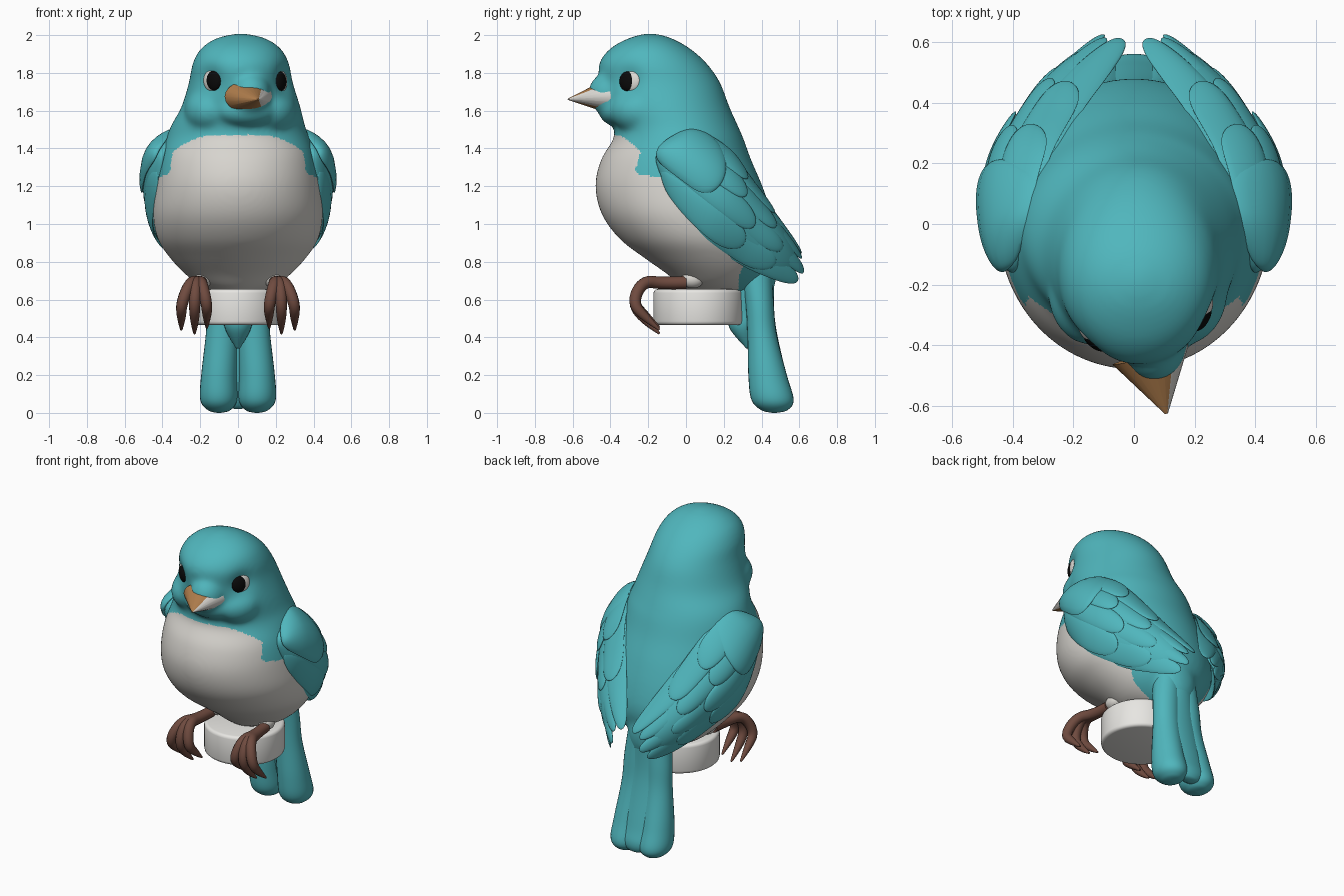
import bpy, bmesh, math
from mathutils import Vector, Matrix
from mathutils.bvhtree import BVHTree

if "Cube" in bpy.data.objects:
    bpy.data.objects.remove(bpy.data.objects["Cube"])


def material(name, *rgb):
    m = bpy.data.materials.new(name)
    m.use_nodes = True
    m.diffuse_color = (*rgb, 1)
    m.node_tree.nodes["Principled BSDF"].inputs["Base Color"].default_value = (*rgb, 1)
    return m


TEAL = material("teal plumage", .08, .47, .51)
CREAM = material("pale belly", .68, .66, .62)
STONE = material("white perch", .8, .79, .76)
BROWN = material("brown feet", .16, .07, .05)
ORANGE = material("orange beak", .42, .2, .07)
PALE = material("pale beak side", .72, .7, .66)
BLACK = material("black pupil", .003, .003, .003)


def finish(bm, name, *mats, angle=60):
    bmesh.ops.recalc_face_normals(bm, faces=bm.faces)
    me = bpy.data.meshes.new(name)
    bm.to_mesh(me)
    bm.free()
    ob = bpy.data.objects.new(name, me)
    bpy.context.collection.objects.link(ob)
    for m in mats:
        me.materials.append(m)
    smooth(ob, angle)
    return ob


def smooth(ob, angle=60):
    bpy.ops.object.select_all(action="DESELECT")
    ob.select_set(True)
    bpy.context.view_layer.objects.active = ob
    bpy.ops.object.shade_smooth_by_angle(angle=math.radians(angle))


def spline(pts, u):
    """Smooth curve through the points, u from 0 to 1."""
    n = len(pts) - 1
    i = min(int(u * n), n - 1)
    f = u * n - i
    a, b, c, d = (Vector(pts[max(0, min(n, i + k))]) for k in (-1, 0, 1, 2))
    return b + (c - a) * (f / 2) + (a * 2 - b * 5 + c * 4 - d) * (f * f / 2) \
        + (b * 3 - a - c * 3 + d) * (f ** 3 / 2)


def skin(bm, rings):
    """Bridge rings of points into a closed shell."""
    loops = [[bm.verts.new(p) for p in r] for r in rings]
    n = len(loops[0])
    for a, b in zip(loops, loops[1:]):
        for j in range(n):
            bm.faces.new((a[j], a[(j + 1) % n], b[(j + 1) % n], b[j]))
    bm.faces.new(loops[0])
    bm.faces.new(loops[-1])


def circle(n):
    return [(math.cos(k * math.tau / n), math.sin(k * math.tau / n)) for k in range(n)]


def loft(bm, rows, steps, sides=48):
    """Stack of ellipses given as x, y, z, x radius, y radius."""
    rings = []
    for i in range(steps + 1):
        x, y, z, rx, ry = spline(rows, i / steps)
        rings.append([(x + rx * c, y + ry * s, z) for c, s in circle(sides)])
    skin(bm, rings)


def ball(bm, centre, size, turn=Matrix()):
    bmesh.ops.create_uvsphere(bm, u_segments=32, v_segments=20, radius=1,
                              matrix=Matrix.Translation(centre) @ turn @ Matrix.Diagonal((*size, 1)))


# Body and head: height, front, back, half width
profile = [(.635, .03, .32, .1), (.675, -.03, .36, .2), (.735, -.1, .42, .28),
           (.82, -.22, .465, .36), (.92, -.35, .48, .425), (1.05, -.445, .455, .45),
           (1.2, -.48, .405, .435), (1.34, -.45, .345, .41), (1.45, -.385, .305, .38),
           (1.52, -.385, .275, .355), (1.62, -.43, .23, .315), (1.75, -.455, .18, .275),
           (1.85, -.46, .11, .255), (1.93, -.4, .02, .21), (1.985, -.3, -.08, .125),
           (2.01, -.21, -.17, .01)]
bm = bmesh.new()
loft(bm, [(.015 * (z > 1.6), (f + b) / 2, z, w, (b - f) / 2) for z, f, b, w in profile], 90, 64)
ball(bm, (.165, -.22, 1.6), (.145, .18, .13))
ball(bm, (-.145, -.22, 1.6), (.14, .18, .13))
ball(bm, (.04, -.34, 1.6), (.17, .125, .09))
ball(bm, (.065, -.39, 1.69), (.11, .13, .12))
ball(bm, (0, .38, .75), (.14, .1, .18))
body = finish(bm, "body", TEAL, CREAM)
remesh = body.modifiers.new("fuse", "REMESH")
remesh.mode = "VOXEL"
remesh.voxel_size = .011
relax = body.modifiers.new("relax", "SMOOTH")
relax.iterations = 35
for mod in ("fuse", "relax"):
    bpy.ops.object.modifier_apply(modifier=mod)

# Eye sockets pressed into the head
bm = bmesh.new()
bm.from_mesh(body.data)
tree = BVHTree.FromBMesh(bm)
eyes = []
for way in ((.2, -.14, 0), (-.15, -.215, 0)):
    out = Vector(way).normalized()
    hit, normal, _, _ = tree.ray_cast(Vector((.02, -.15, 1.757)), out)
    normal = normal if normal.dot(out) > 0 else -normal
    eyes.append((hit, normal))
    for v in bm.verts:
        v.co -= normal * .024 * math.exp(-((v.co - hit).length / .08) ** 2)

# Pale belly below a curved edge: height, rearmost extent
edge = [(.6, .27), (.72, .28), (.85, .33), (1, .2), (1.24, -.1), (1.26, -.24),
        (1.28, -.27), (1.38, -.24), (1.42, -.28), (1.46, -.33), (1.48, -.4), (1.49, -1)]


def belly_limit(z):
    for (z0, y0), (z1, y1) in zip(edge, edge[1:]):
        if z <= z1:
            return y0 + (y1 - y0) * (z - z0) / (z1 - z0)
    return -1


for f in bm.faces:
    c = f.calc_center_median()
    f.material_index = int(c.y < belly_limit(c.z))
bm.to_mesh(body.data)
bm.free()
smooth(body, 80)

# Eyes with pupils set forward
for side, (hit, normal) in zip(("left", "right"), eyes):
    turn = normal.to_track_quat("Z", "Y").to_matrix().to_4x4()
    ahead = Vector((0, -1, 0))
    ahead = (ahead - normal * ahead.dot(normal)).normalized()
    for part, mat, r, shift, rise in (("eye", PALE, .054, -.008, -.026), ("pupil", BLACK, .049, .01, -.02)):
        bm = bmesh.new()
        ball(bm, hit + ahead * shift + normal * rise, (r, r + .004, .025), turn)
        finish(bm, f"{side}_{part}", mat)

# Beak, pale on its left side
base, tip = Vector((.055, -.43, 1.675)), Vector((.107, -.625, 1.66))
axis = tip - base
bm = bmesh.new()
bmesh.ops.create_cone(bm, cap_ends=True, segments=20, radius1=1, radius2=.04, depth=axis.length,
                      matrix=Matrix.Translation((base + tip) / 2)
                      @ axis.to_track_quat("Z", "Y").to_matrix().to_4x4()
                      @ Matrix.Diagonal((.13, .085, 1, 1)))
bm.normal_update()
for f in bm.faces:
    f.material_index = int(f.normal.x > .5)
finish(bm, "beak", ORANGE, PALE)

# Wings: a curved sheet between an upper and a lower edge
upper = [(.37, -.13, 1.43), (.345, .03, 1.49), (.29, .22, 1.39), (.2, .37, 1.2),
         (.11, .48, 1.04), (.01, .59, .87)]
lower = [(.4, -.18, 1.31), (.45, -.08, 1.15), (.45, .1, .96), (.34, .3, .81),
         (.25, .46, .73), (.13, .61, .66)]


def wing_point(t, s, lift):
    a, b = spline(upper, t), spline(lower, t)
    t0, t1 = max(0, t - .05), min(1, t + .05)
    along = spline(upper, t1) + spline(lower, t1) - spline(upper, t0) - spline(lower, t0)
    out = along.cross(a - b).normalized()
    if out.x + out.y < 0:
        out = -out
    bulge = .42 * s * (1 - s) * math.sin(math.pi * (t * .78 + .1))
    return a + (b - a) * s + out * (bulge + lift)


def feather(bm, t0, t1, s0, s1, width, thick, lift, rise=0, steps=30):
    rings = []
    for i in range(steps + 1):
        u = .5 - .5 * math.cos(math.pi * i / steps)
        k = math.sqrt(max(.002, 1 - abs(2 * u - 1) ** 5))
        rings.append([wing_point(t0 + (t1 - t0) * u, s0 + (s1 - s0) * u + width * k * c,
                                 lift + rise * u + thick * k * d) for c, d in circle(20)])
    skin(bm, rings)


bm = bmesh.new()
feather(bm, 0, .93, .5, .5, .5, .03, -.022)
# Rows of feathers: start, end, count, half width, lift
for t0, t1, count, width, lift in ((.3, 1, 4, .16, -.02), (.2, .82, 4, .16, -.008), (.1, .6, 4, .16, .004)):
    for k in range(count):
        s = (k + .55) / (count + .1)
        end = t1 - .035 * (count - 1 - k) * (t1 < 1) - .04 * (k % 2)
        feather(bm, t0, end, s, s, width, .014, lift - .006 * k, .022)
feather(bm, 0, .38, .38, .36, .4, .022, .012, .012)
wings = finish(bm, "wings", TEAL)
mirror = wings.modifiers.new("mirror", "MIRROR")
mirror.use_mirror_merge = False

# Tail feathers and the covert under them
bm = bmesh.new()
for s in (-1, 1):
    loft(bm, [(.05 * s, .36, .85, .08, .09), (.075 * s, .388, .6, .085, .075),
              (.085 * s, .402, .42, .085, .077), (.1 * s, .432, .2, .095, .102),
              (.102 * s, .458, .07, .098, .112), (.1 * s, .468, .015, .06, .07),
              (.1 * s, .468, 0, .01, .01)], 40, 28)
loft(bm, [(0, .38, .8, .1, .09), (0, .41, .5, .12, .06), (0, .47, .2, .13, .062),
          (0, .5, .09, .12, .06), (0, .51, .035, .07, .04), (0, .51, .02, .01, .01)], 36, 32)
loft(bm, [(0, .36, .7, .12, .1), (0, .31, .55, .08, .08), (0, .3, .45, .07, .07),
          (0, .33, .34, .01, .01)], 20, 24)
finish(bm, "tail", TEAL)

# Round perch
bm = bmesh.new()
bmesh.ops.create_cone(bm, cap_ends=True, segments=64, radius1=.24, radius2=.24, depth=.19,
                      matrix=Matrix.Translation((0, .068, .56)))
rims = [e for e in bm.edges if abs(e.verts[0].co.z - e.verts[1].co.z) < .01]
bmesh.ops.bevel(bm, geom=rims, offset=.02, segments=3, affect="EDGES", profile=.5)
finish(bm, "perch", STONE, angle=40)

# Feet: a pale thigh and three curling toes on each side
for side, s in (("left", 1), ("right", -1)):
    bm = bmesh.new()
    ball(bm, (.185 * s, .035, .705), (.045, .06, .045))
    finish(bm, side + "_thigh", CREAM)
    curve = bpy.data.curves.new(side + "_foot", "CURVE")
    curve.dimensions = "3D"
    curve.bevel_depth = .03
    curve.bevel_resolution = 4
    curve.use_fill_caps = True
    for spread, drop in ((-.06, .03), (.005, 0), (.075, .02)):
        path = [(.195, .0, .69, 1.15), (.205, -.12, .685, 1.1), (.22 + spread * .4, -.23, .7, 1.05),
                (.225 + spread, -.285, .58, 1.05), (.225 + spread, -.21, .48 + drop, .8),
                (.225 + spread, -.14, .42 + drop, .2)]
        sp = curve.splines.new("NURBS")
        sp.points.add(len(path) - 1)
        for p, (x, y, z, r) in zip(sp.points, path):
            p.co = (x * s, y, z, 1)
            p.radius = r
        sp.order_u = 3
        sp.use_endpoint_u = True
        sp.resolution_u = 6
    curve.materials.append(BROWN)
    foot = bpy.data.objects.new(side + "_foot", curve)
    bpy.context.collection.objects.link(foot)
    bpy.ops.object.select_all(action="DESELECT")
    foot.select_set(True)
    bpy.context.view_layer.objects.active = foot
    bpy.ops.object.convert(target="MESH")
    smooth(foot)
